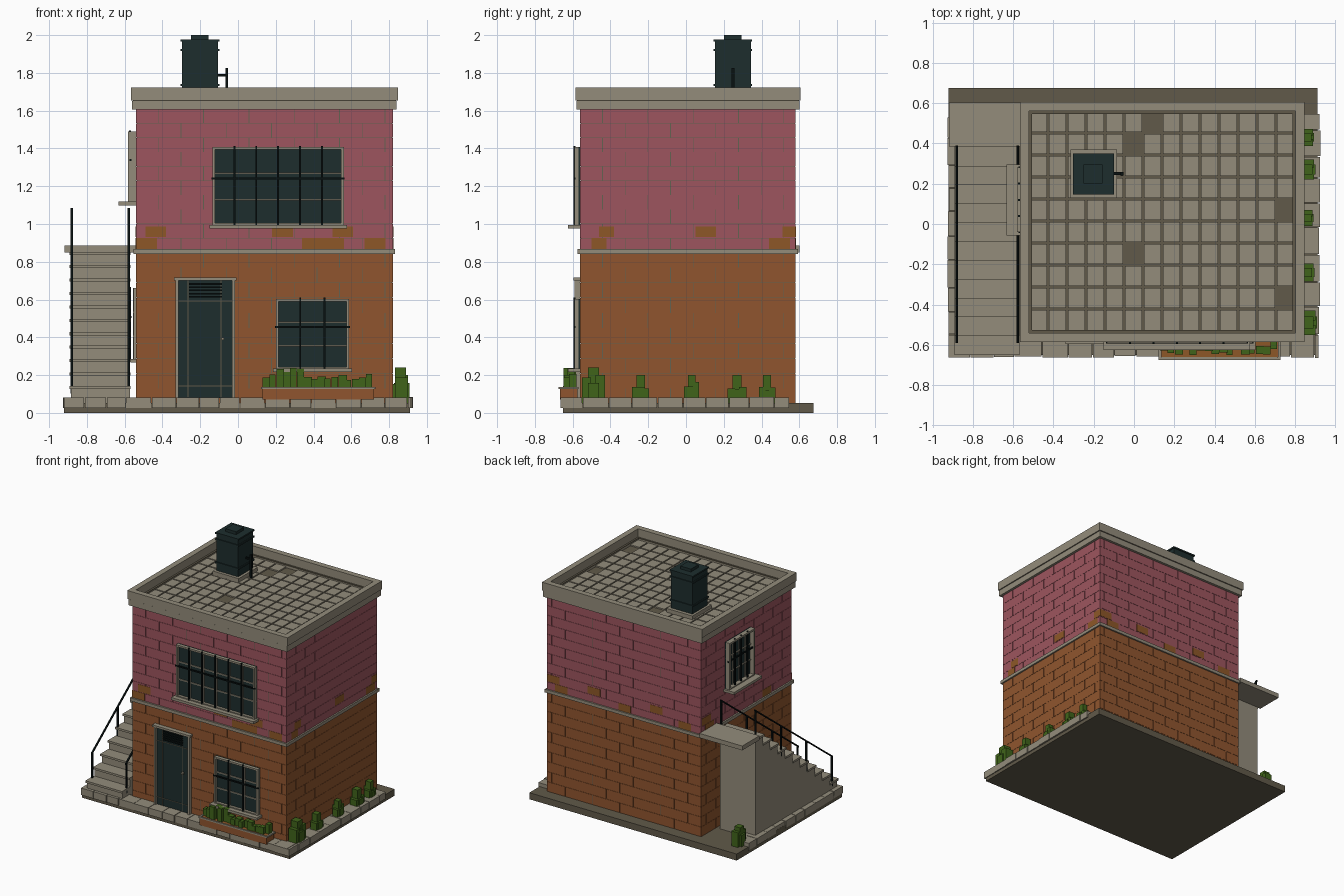
import bpy, bmesh, random
from mathutils import Vector, Matrix

random.seed(4)
cube = bpy.data.objects.get("Cube")
if cube:
    bpy.data.objects.remove(cube)


def material(name, r, g, b):
    m = bpy.data.materials.new(name)
    m.use_nodes = True
    colour = [(c / 255) ** 2.2 for c in (r, g, b)] + [1]
    m.diffuse_color = colour
    m.node_tree.nodes["Principled BSDF"].inputs["Base Color"].default_value = colour
    return m


STONE = material("light stone", 146, 139, 122)
DARK = material("dark stone", 97, 90, 75)
PINK = material("pink plaster", 156, 86, 95)
CLAY = material("orange clay", 143, 86, 50)
BARE = material("exposed brick", 140, 88, 44)
MORTAR = material("mortar", 100, 98, 82)
GLASS = material("dark teal", 35, 49, 49)
IRON = material("black iron", 17, 24, 24)
LEAF = material("leaf green", 66, 100, 32)


def boxes(name, mat, *extents):
    """One object made of boxes given as (x0, x1, y0, y1, z0, z1)."""
    bm = bmesh.new()
    for e in extents:
        lo, hi = Vector(e[0::2]), Vector(e[1::2])
        size = hi - lo
        bmesh.ops.create_cube(bm, size=1, matrix=Matrix.Translation((lo + hi) / 2) @ Matrix.Diagonal((*size, 1)))
    mesh = bpy.data.meshes.new(name)
    bm.to_mesh(mesh)
    bm.free()
    mesh.materials.append(mat)
    ob = bpy.data.objects.new(name, mesh)
    bpy.context.collection.objects.link(ob)
    return ob


def ring(x0, x1, y0, y1, z0, z1, t):
    """Four boxes around an open middle in plan."""
    return [(x0, x1, y0, y0 + t, z0, z1), (x0, x1, y1 - t, y1, z0, z1),
            (x0, x0 + t, y0 + t, y1 - t, z0, z1), (x1 - t, x1, y0 + t, y1 - t, z0, z1)]


X0, X1, Y0, Y1 = -0.54, 0.82, -0.56, 0.58


def on_wall(side, a0, a1, d0, d1, z0, z1):
    """Box from wall distance d0 to d1, spanning a0..a1 along the wall."""
    return {"front": (a0, a1, Y0 - d1, Y0 - d0, z0, z1),
            "back": (a0, a1, Y1 + d0, Y1 + d1, z0, z1),
            "left": (X0 - d1, X0 - d0, a0, a1, z0, z1),
            "right": (X1 + d0, X1 + d1, a0, a1, z0, z1)}[side]


SPANS = {"front": (X0, X1), "back": (X0, X1), "left": (Y0, Y1), "right": (Y0, Y1)}

# Ground slab and paving
boxes("ground_slab", DARK, (-0.92, 0.91, -0.65, 0.675, 0, 0.052))


def paving(name, start, end, make):
    out, a = [], start
    while a < end - 0.02:
        b = min(a + random.uniform(0.1, 0.14), end)
        out.append(make(a, b - 0.004, random.uniform(0, 0.01)))
        a = b
    boxes(name, STONE, *out)


paving("front_paving", -0.92, 0.92, lambda a, b, j: (a, b, -0.665 + j, -0.55, 0.027, 0.083 - j / 4))
paving("right_paving", -0.545, 0.55, lambda a, b, j: (0.81, 0.927 - j, a, b, 0.027, 0.083 - j / 4))
paving("left_paving", -0.545, 0.55, lambda a, b, j: (-0.927 + j, -0.81, a, b, 0.027, 0.083 - j / 4))

# Walls: mortar core faced with staggered courses
boxes("wall_core", MORTAR, (X0 + 0.004, X1 - 0.004, Y0 + 0.004, Y1 - 0.004, 0.04, 1.62))


def courses(name, mat, z0, z1, rows):
    out, h = [], (z1 - z0) / rows
    for side, (s, e) in SPANS.items():
        for r in range(rows):
            a = s - 0.12 * (r % 2)
            while a < e:
                lo, hi = max(a, s), min(a + 0.236, e)
                if hi - lo > 0.01:
                    out.append(on_wall(side, lo, hi, -0.005, 0, z0 + r * h, z0 + r * h + h - 0.0015))
                a += 0.24
    boxes(name, mat, *out)


courses("lower_wall", CLAY, 0.05, 0.85, 10)
courses("upper_wall", PINK, 0.85, 1.61, 10)
boxes("floor_band", STONE, *ring(X0 - 0.012, X1 + 0.012, Y0 - 0.014, Y1 + 0.012, 0.842, 0.867, 0.03))

# Patches of missing plaster, in two courses above the band
lower = {"front": [(-0.54, -0.43), (0.34, 0.56), (0.67, 0.78)], "right": [(-0.5, -0.42), (0.44, 0.55)],
         "back": [(-0.45, -0.34), (0.08, 0.19), (0.64, 0.75)], "left": [(-0.3, -0.19), (0.42, 0.53)]}
upper = {"front": [(-0.49, -0.38), (0.18, 0.29), (0.5, 0.61)], "right": [(-0.46, -0.38), (0.05, 0.16), (0.51, 0.58)],
         "back": [(-0.2, -0.09), (0.35, 0.46), (0.71, 0.82)], "left": [(0.46, 0.57)]}
boxes("bare_patches", BARE, *[on_wall(side, a, b, -0.002, 0.002, z, z + 0.058)
                              for z, row in ((0.868, lower), (0.93, upper))
                              for side, spans in row.items() for a, b in spans])


# Windows
def window(name, side, a0, a1, z0, z1, bars, panes, depth=0.03):
    w = lambda *e: on_wall(side, *e)
    t = 0.014
    boxes(name + "_glass", GLASS, w(a0, a1, 0, 0.008, z0, z1))
    boxes(name + "_frame", STONE, w(a0, a0 + t, 0, depth, z0, z1), w(a1 - t, a1, 0, depth, z0, z1),
          w(a0, a1, 0, depth, z1 - t, z1), w(a0, a1, 0, depth, z0, z0 + t),
          w(a0 - 0.016, a1 + 0.016, 0, depth * 2.2, z0 - 0.014, z0 + 0.006))
    muntins = [w(a0, a1, 0, 0.016, z - 0.004, z + 0.004)
               for z in (z0 + (z1 - z0) * k / panes for k in range(1, panes))]
    step = (a1 - a0) / (bars + 1)
    at = [a0 + step * k for k in range(1, bars + 1)]
    muntins += [w(a - 0.004, a + 0.004, 0, 0.015, z0, z1) for a in at]
    boxes(name + "_muntins", STONE, *muntins)
    zm = z0 + (z1 - z0) * 0.6
    boxes(name + "_grille", IRON, w(a0 - 0.005, a1 + 0.005, 0.024, 0.034, zm - 0.005, zm + 0.005),
          *[w(a - 0.005, a + 0.005, 0.026, 0.036, z0, z1 + 0.006) for a in at])


window("upper_front_window", "front", -0.135, 0.56, 0.99, 1.408, 5, 3)
window("lower_front_window", "front", 0.2, 0.588, 0.23, 0.604, 2, 3)
window("upper_left_window", "left", -0.04, 0.28, 1.113, 1.49, 3, 3, 0.042)
window("lower_left_window", "left", -0.04, 0.28, 0.28, 0.66, 2, 3, 0.013)

# Door
f = lambda *e: on_wall("front", *e)
boxes("door_leaf", GLASS, f(-0.32, -0.025, 0, 0.012, 0.08, 0.7))
boxes("door_frame", STONE, f(-0.33, -0.315, 0, 0.03, 0.08, 0.705), f(-0.032, -0.017, 0, 0.03, 0.08, 0.705),
      f(-0.34, -0.008, 0, 0.036, 0.7, 0.716))
boxes("door_panel_lines", DARK, *[f(x, x + 0.004, 0, 0.015, 0.085, 0.7) for x in (-0.267, -0.092)],
      *[f(-0.315, -0.032, 0, 0.015, z, z + 0.004) for z in (0.14, 0.59)])
boxes("door_louvres", IRON, *[f(-0.26, -0.085, 0, 0.022, 0.61 + 0.017 * k, 0.619 + 0.017 * k) for k in range(5)])
boxes("door_handle", STONE, f(-0.088, -0.074, 0, 0.03, 0.385, 0.4))

# Roof: two-tier cornice, parapet and tiled floor
boxes("cornice", STONE, *ring(-0.56, 0.84, -0.58, 0.6, 1.605, 1.652, 0.05))
boxes("parapet", STONE, *ring(-0.567, 0.846, -0.585, 0.606, 1.655, 1.722, 0.045))
boxes("cornice_joint", DARK, *ring(-0.557, 0.837, -0.577, 0.597, 1.65, 1.657, 0.05))
boxes("roof_bed", DARK, (X0, X1, Y0, Y1, 1.61, 1.632))
missing = {(6, 9), (5, 8), (5, 3), (13, 5), (13, 1)}
tw, th = 1.322 / 14, 1.091 / 10
boxes("roof_tiles", STONE, *[(-0.522 + i * tw + 0.005, -0.522 + (i + 1) * tw - 0.005,
                              -0.53 + j * th + 0.005, -0.53 + (j + 1) * th - 0.005, 1.63, 1.642)
                             for i in range(14) for j in range(10) if (i, j) not in missing])

# Water tank
boxes("tank_plinth", STONE, (-0.315, -0.085, 0.13, 0.37, 1.635, 1.672))
boxes("water_tank", GLASS, (-0.297, -0.106, 0.153, 0.343, 1.67, 1.975),
      (-0.25, -0.156, 0.2, 0.295, 1.975, 2.0))
boxes("tank_bands", GLASS, *[(-0.304, -0.099, 0.146, 0.35, z, z + 0.012) for z in (1.73, 1.915, 1.965)])
boxes("tank_pipe", IRON, (-0.11, -0.055, 0.243, 0.257, 1.782, 1.794), (-0.066, -0.052, 0.242, 0.258, 1.64, 1.826))

# Outside staircase
solid, treads = [], []
run, rise = 1.03 / 11, 0.071
for k in range(11):
    y, z = -0.64 + run * k, 0.143 + rise * k
    solid.append((-0.885, -0.572, y, y + run, 0.05, z - 0.016))
    treads.append((-0.892, -0.568, y - 0.01, y + run, z - 0.016, z))
boxes("stair_body", STONE, *solid)
boxes("stair_treads", STONE, *treads)
boxes("stair_landing", STONE, (-0.918, X0, 0.385, 0.602, 0.85, 0.885))

# Handrails
for side, x in (("outer", -0.88), ("inner", -0.578)):
    slope = rise / run
    top = lambda y: 1.075 + (y - 0.385) * slope
    boxes(side + "_rail_posts", IRON, *[(x - 0.006, x + 0.006, y - 0.006, y + 0.006, top(y) - 0.24, top(y))
                                        for y in (-0.58, -0.26, 0.06, 0.38)])
    rail = boxes(side + "_handrail", IRON, (x - 0.006, x + 0.006, -0.59, 0.39, -0.006, 0.006))
    for v in rail.data.vertices:
        v.co.z += top(v.co.y)

# Planter under the lower window
boxes("planter_box", CLAY, (0.13, 0.72, -0.668, -0.575, 0.07, 0.128))
boxes("planter_rim", STONE, *ring(0.122, 0.728, -0.674, -0.57, 0.126, 0.138, 0.014))
boxes("planter_soil", BARE, (0.14, 0.71, -0.66, -0.58, 0.12, 0.133))
sprigs = []
for k in range(16):
    x, y = 0.13 + 0.0365 * k, random.uniform(-0.65, -0.62)
    sprigs.append((x, x + random.uniform(0.03, 0.045), y, y + 0.04, 0.13, random.uniform(0.17, 0.24)))
boxes("planter_leaves", LEAF, *sprigs)


# Bushes made of stacked blocks
def bush(name, x, y, w, h):
    blocks = [(x - w / 4, x + w / 4, y - w / 4, y + w / 4, 0.05, 0.08 + h)]
    for s in (-1, 1):
        a, b = y + s * w * 0.3, x + s * w * 0.2
        blocks.append((x - w / 4, x + w / 3, a - w / 5, a + w / 5, 0.05, 0.08 + h * random.uniform(0.4, 0.75)))
        blocks.append((b - w / 5, b + w / 5, y - w / 4, y + w / 4, 0.05, 0.08 + h * random.uniform(0.3, 0.7)))
    boxes(name, LEAF, *blocks)


for n, (y, w, h) in enumerate([(-0.49, 0.12, 0.16), (-0.24, 0.09, 0.12), (0.03, 0.08, 0.12),
                               (0.27, 0.1, 0.12), (0.43, 0.085, 0.12)]):
    bush("right_bush_%d" % (n + 1), 0.86, y, w, h)
bush("back_bush", -0.84, 0.53, 0.1, 0.12)
